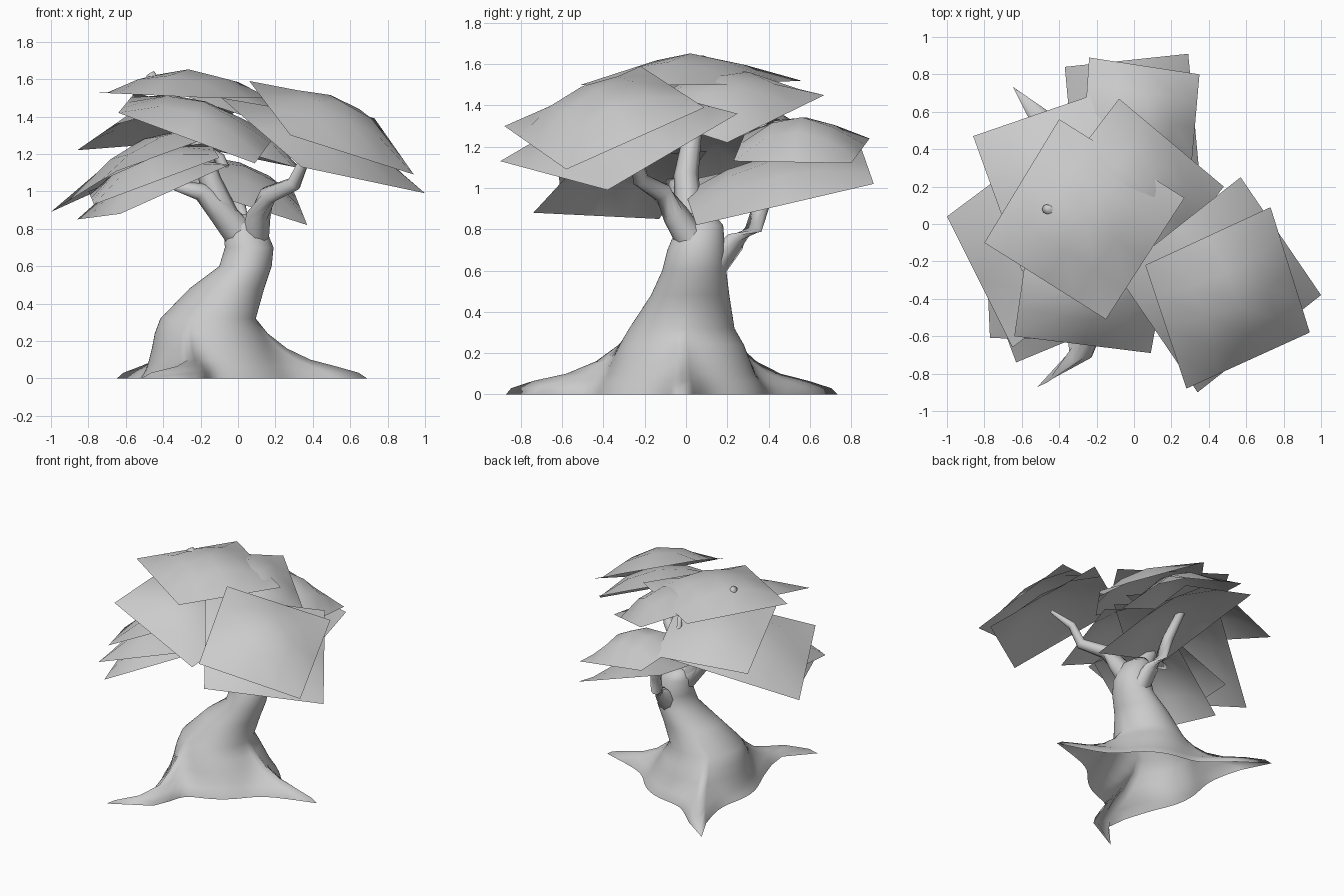
import bpy, math
from mathutils import Vector

cube = bpy.data.objects.get("Cube")
if cube:
    bpy.data.objects.remove(cube)

grey = bpy.data.materials.new("plain_grey")
grey.use_nodes = True
colour = (0.6, 0.6, 0.6, 1)
grey.diffuse_color = colour
grey.node_tree.nodes["Principled BSDF"].inputs["Base Color"].default_value = colour


def make(name, verts, faces):
    mesh = bpy.data.meshes.new(name)
    mesh.from_pydata(verts, [], faces)
    mesh.materials.append(grey)
    mesh.shade_smooth()
    mesh.update()
    ob = bpy.data.objects.new(name, mesh)
    bpy.context.collection.objects.link(ob)
    return ob


def bridge(rings, n):
    """Quads between consecutive rings, closed at the far end only."""
    faces = [(r * n + i, r * n + (i + 1) % n, (r + 1) * n + (i + 1) % n, (r + 1) * n + i)
             for r in range(rings - 1) for i in range(n)]
    faces.append(tuple(range((rings - 1) * n, rings * n)))
    return faces


def limb(name, path, n=8):
    """Tapered tube through (x, y, z, radius) points."""
    pts = [Vector(p[:3]) for p in path]
    verts = []
    for i, p in enumerate(pts):
        d = (pts[min(i + 1, len(pts) - 1)] - pts[max(i - 1, 0)]).normalized()
        ref = Vector((0, 0, 1)) if abs(d.z) < 0.8 else Vector((0, 1, 0))
        side = d.cross(ref).normalized()
        up = side.cross(d)
        for k in range(n):
            a = -math.tau * k / n
            verts.append(p + (side * math.cos(a) + up * math.sin(a)) * path[i][3])
    return make(name, verts, bridge(len(pts), n))


def leaf_card(name, corners, bulge, n=4):
    """Sheet with straight edges and a domed middle."""
    a, b, c, d = map(Vector, corners)
    normal = (c - a).cross(d - b).normalized()
    if normal.z < 0:
        normal = -normal
    verts = []
    for j in range(n + 1):
        for i in range(n + 1):
            s, t = i / n, j / n
            u, v = 2 * s - 1, 2 * t - 1
            p = a.lerp(b, s).lerp(d.lerp(c, s), t)
            verts.append(p + normal * bulge * (1 - u * u) * (1 - v * v))
    w = n + 1
    faces = [(j * w + i, j * w + i + 1, (j + 1) * w + i + 1, (j + 1) * w + i)
             for j in range(n) for i in range(n)]
    if (b - a).cross(d - a).z < 0:
        faces = [f[::-1] for f in faces]
    return make(name, verts, faces)


# Leaning trunk: z, centre x, centre y, radius x, radius y, root reach
rings = [(0, -.12, -.02, .40, .40, 1), (.03, -.12, -.02, .38, .39, .94),
         (.065, -.125, -.02, .36, .37, .7), (.1, -.13, -.02, .345, .35, .42),
         (.16, -.14, -.02, .32, .33, .2), (.24, -.155, -.02, .29, .3, .06),
         (.32, -.16, -.02, .255, .255, 0), (.48, -.06, .02, .2, .19, 0),
         (.6, .04, .04, .14, .155, 0), (.7, .06, .05, .13, .14, 0),
         (.82, .03, .07, .11, .11, 0), (.88, .01, .08, .05, .05, 0)]
# Roots flare out of the base: heading, length, sideways bend
roots = [(0, .41, 0), (math.radians(245), .54, .2), (math.radians(125), .52, -.04)]
sides = 72
trunk = []
for z, cx, cy, rx, ry, reach in rings:
    for k in range(sides):
        a = math.tau * k / sides
        extra, turn = 0, 0
        for heading, length, bend in roots:
            gap = abs((a - heading + math.pi) % math.tau - math.pi)
            share = reach * math.exp(-gap / .15)
            extra += length * share
            turn += bend * math.sin(math.pi * share)
        trunk.append((cx + (rx + extra) * math.cos(a + turn),
                      cy + (ry + extra) * math.sin(a + turn), z))
make("trunk_and_roots", trunk, bridge(len(rings), sides))

# Branches
limb("left_branch", [(.09, .03, .74, .075), (.11, -.05, .87, .065), (.16, -.12, .98, .05),
                     (.3, -.22, 1.04, .04), (.36, -.25, 1.18, .03), (.5, -.31, 1.27, .012)])
limb("back_branch", [(.06, .13, .62, .07), (.04, .24, .74, .05), (.02, .33, .81, .042),
                     (0, .37, .93, .04), (-.1, .4, 1.18, .03), (-.2, .38, 1.25, .025),
                     (-.2, .36, 1.45, .015)])
limb("right_branch", [(.02, .04, .76, .09), (-.1, 0, .9, .07), (-.2, -.03, 1.0, .05),
                      (-.35, -.08, 1.03, .02)])
limb("top_branch", [(-.06, .02, .86, .07), (-.15, 0, 1.06, .06), (-.2, .03, 1.25, .045),
                    (-.36, .06, 1.45, .035), (-.47, .08, 1.63, .025)])

# Canopy sheets: four corners and dome height
cards = {
    "left_leaf_upper": ([(.06, -.22, 1.59), (.28, -.88, 1.30), (.94, -.58, 1.09), (.73, .09, 1.39)], .15),
    "left_leaf_lower": ([(-.09, -.27, 1.5), (.34, -.9, 1.13), (1.0, -.38, .99), (.57, .25, 1.36)], .15),
    "back_leaf_lower": ([(-.37, .84, 1.22), (-.29, -.02, 1.03), (.37, .05, .82), (.29, .91, 1.02)], .12),
    "back_leaf_upper": ([(-.24, .89, 1.24), (-.28, .3, 1.3), (.3, .23, 1.13), (.35, .8, 1.12)], .15),
    "right_leaf_middle": ([(-1.0, .04, .89), (-.65, -.66, 1.11), (.1, -.1, 1.38), (-.25, .6, 1.23)], .14),
    "right_leaf_lower": ([(-.86, -.13, .85), (-.63, -.74, .88), (-.05, -.5, 1.14), (-.25, .1, 1.18)], .14),
    "right_leaf_front": ([(-.77, -.61, .93), (-.1, -.62, 1.18), (-.15, .05, 1.26), (-.8, .05, 1.0)], .12),
    "right_leaf_back": ([(-.86, .47, 1.22), (-.6, -.25, 1.4), (.03, -.05, 1.46), (-.22, .69, 1.27)], .1),
    "front_leaf": ([(-.64, -.6, 1.42), (.09, -.69, 1.15), (.2, -.08, 1.3), (-.55, .02, 1.53)], .14),
    "upper_back_leaf": ([(-.08, .67, 1.45), (-.46, .17, 1.57), (.1, -.3, 1.38), (.48, .2, 1.22)], .15),
    "top_leaf": ([(-.4, .56, 1.52), (-.8, -.1, 1.53), (-.15, -.51, 1.5), (.27, .14, 1.5)], .14),
}
for name, (corners, bulge) in cards.items():
    leaf_card(name, corners, bulge)
